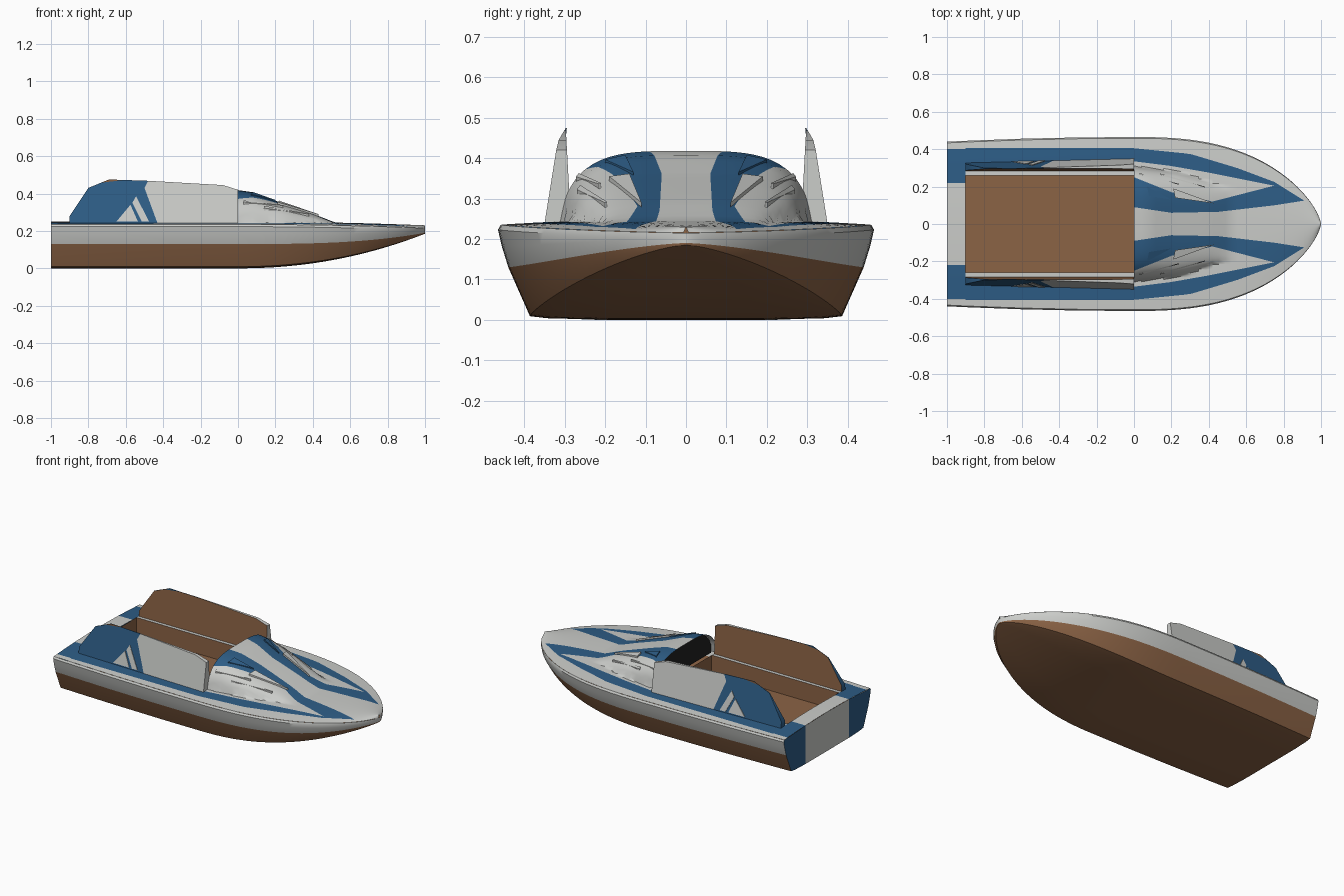
import bpy, bmesh, math
from mathutils import Vector

cube = bpy.data.objects.get("Cube")
if cube:
    bpy.data.objects.remove(cube, do_unlink=True)


def material(name, rgb):
    m = bpy.data.materials.new(name)
    m.use_nodes = True
    m.diffuse_color = (*rgb, 1)
    m.node_tree.nodes["Principled BSDF"].inputs["Base Color"].default_value = (*rgb, 1)
    return m


MATS = [material("off_white", (0.6, 0.61, 0.59)), material("deep_blue", (0.027, 0.11, 0.24)),
        material("brown", (0.26, 0.125, 0.06)), material("shadow_black", (0.015, 0.015, 0.015))]
WHITE, BLUE, BROWN, BLACK = range(4)


def build(name, verts, faces, colours, hint=None, mirror=True):
    """Make an object; a hint direction orients open sheets."""
    bm = bmesh.new()
    vs = [bm.verts.new(v) for v in verts]
    for f, c in zip(faces, colours):
        bm.faces.new([vs[i] for i in f]).material_index = c
    bmesh.ops.remove_doubles(bm, verts=bm.verts, dist=1e-5)
    bmesh.ops.recalc_face_normals(bm, faces=bm.faces)
    bm.normal_update()
    if hint and sum(f.normal.dot(Vector(hint)) * f.calc_area() for f in bm.faces) < 0:
        bmesh.ops.reverse_faces(bm, faces=bm.faces)
    me = bpy.data.meshes.new(name)
    bm.to_mesh(me)
    bm.free()
    for m in MATS:
        me.materials.append(m)
    ob = bpy.data.objects.new(name, me)
    bpy.context.collection.objects.link(ob)
    bpy.ops.object.select_all(action="DESELECT")
    ob.select_set(True)
    bpy.context.view_layer.objects.active = ob
    bpy.ops.object.shade_smooth_by_angle(angle=math.radians(35))
    if mirror:
        mod = ob.modifiers.new("mirror", "MIRROR")
        mod.use_axis = (False, True, False)
    return ob


def loft(name, rows, colours, hint):
    """Skin rows of points; one colour per column."""
    n = len(rows[0])
    faces, cols = [], []
    for i in range(len(rows) - 1):
        for j in range(n - 1):
            a = i * n + j
            faces.append((a, a + 1, a + n + 1, a + n))
            cols.append(colours[j])
    return build(name, [p for r in rows for p in r], faces, cols, hint)


def lerp(x, pts):
    if x <= pts[0][0]:
        return pts[0][1]
    for (x0, y0), (x1, y1) in zip(pts, pts[1:]):
        if x <= x1:
            return y0 + (y1 - y0) * (x - x0) / (x1 - x0)
    return pts[-1][1]


# Hull lines along the length
def beam(x):
    return 0.465 - 0.025 * x * x if x < 0 else 0.465 * max(0, 1 - x ** 2.6) ** 0.7


def sheer(x):
    return 0.235 - 0.02 * max(0, x) ** 2


def keel(x):
    return 0.185 * max(0, x) ** 2.1


def paint_line(x):
    return 0.13 + 0.06 * max(0, x) ** 3


def deck_z(x, y):
    b = beam(x)
    return sheer(x) + 0.015 * (1 - min(1, (y / b) ** 2 if b > 1e-4 else 0))


def cowl_z(x, y):
    h = lerp(x, [(0, 0.168), (0.08, 0.157), (0.2, 0.112), (0.4, 0.045), (0.52, 0)])
    w = lerp(x, [(0, 0.307), (0.25, 0.275), (0.52, 0.18)])
    return deck_z(x, y) + h * max(0, 1 - (abs(y) / w) ** 4) ** 0.5


def section(x):
    b, s, k, p = beam(x), sheer(x), keel(x), paint_line(x)
    return [(x, 0, k), (x, 0.4 * b, k), (x, 0.74 * b, k + 0.004 * (1 - max(0, x))),
            (x, 0.83 * b, k + 0.07 * (p - k)), (x, 0.945 * b, p),
            (x, 0.98 * b, p + 0.5 * (s - p)), (x, b, s - 0.012), (x, 0.985 * b, s)]


aft = [-1, -0.9, -0.6, -0.3, 0]
bow = [math.sin(math.pi / 2 * i / 40) for i in range(41)]
loft("hull", [section(x) for x in aft[:-1] + bow], [BROWN] * 4 + [WHITE] * 3, (0, 1, -1))

# Transom with a pale centre panel
sec = section(-1)
outer = [(-1, 0.22, 0)] + sec[2:] + [(-1, 0.22, deck_z(-1, 0.22))]
centre = [(-1, 0, 0), (-1, 0.22, 0), (-1, 0.22, deck_z(-1, 0.22)), (-1, 0, deck_z(-1, 0))]
n = len(centre)
build("transom", centre + outer, [range(n), range(n, n + len(outer))], [WHITE, BLUE], (-1, 0, 0))


# Decks: columns follow the painted stripe edges
def deck(name, xs, edges, colours, steps, height):
    rows, cols = [], []
    for x in xs:
        ys = [e(x) for e in edges]
        row = []
        for j, k in enumerate(steps):
            row += [ys[j] + (ys[j + 1] - ys[j]) * i / k for i in range(k)]
        rows.append([(x, y, height(x, y)) for y in row + [ys[-1]]])
    for c, k in zip(colours, steps):
        cols += [c] * k
    loft(name, rows, cols, (0, 0, 1))


def const(v):
    return lambda x: v


def stripe(*pts):
    return lambda x: lerp(x, pts)


def edge(x):
    return 0.985 * beam(x)


tip = [(0.91, 0.125), (1, 0)]
inner_a = stripe((0, 0.09), (0.2, 0.06), (0.45, 0.065), (0.75, 0.1), *tip)
inner_b = stripe((0, 0.25), (0.2, 0.17), (0.42, 0.12), (0.75, 0.205), *tip)
outer_a = stripe((0, 0.335), (0.2, 0.31), (0.4, 0.275), (0.75, 0.205), *tip)
outer_b = stripe((0, 0.405), (0.3, 0.375), (0.55, 0.3), (0.75, 0.225), *tip)
deck("foredeck_and_cowl", sorted(bow + [0.2, 0.42, 0.75, 0.91]),
     [const(0), inner_a, inner_b, outer_a, outer_b, edge],
     [WHITE, BLUE, WHITE, BLUE, WHITE], [4, 8, 14, 4, 2], cowl_z)
deck("side_deck", aft[1:], [const(0.26), const(0.285), const(0.405), edge],
     [WHITE, BLUE, WHITE], [1, 3, 2], deck_z)
deck("aft_deck", aft[:2], [const(0), const(0.22), const(0.4), edge],
     [WHITE, BLUE, WHITE], [3, 3, 2], deck_z)

# Cockpit tub, open at the top
lo, hi, w = 0.13, 0.246, 0.26
tub = [(x, y, z) for z in (lo, hi) for x, y in ((-0.9, 0), (-0.9, w), (0, w), (0, 0))]
build("cockpit_tub", tub, [(0, 1, 2, 3), (0, 1, 5, 4), (1, 2, 6, 5), (2, 3, 7, 6)],
      [BROWN] * 4, (0, 0, 1))

# Dark opening beneath the cowl
arch = [(0.03, 0.295 * i / 16, cowl_z(0.03, 0.295 * i / 16) - 0.006) for i in range(17)]
build("cowl_opening", [(0.03, 0, 0.24)] + arch + [(0.03, 0.295, 0.24)], [range(19)], [BLACK], (-1, 0, 0))


# Side screens
def outer_y(x, z):
    return 0.348 + 0.025 * x - 0.16 * (z - 0.25)


def inner_y(x, z):
    return 0.285 + 0.055 * (z - 0.25)


def prism(name, outline, colour, back, y0, y1):
    """Slab between two side surfaces, with its own inner colour."""
    n = len(outline)
    verts = [(x, f(x, z), z) for f in (y0, y1) for x, z in outline]
    faces = [range(n), range(n, 2 * n)]
    faces += [(i, (i + 1) % n, n + (i + 1) % n, n + i) for i in range(n)]
    build(name, verts, faces, [back, colour] + [colour] * n)


split = [(-0.48, 0.468), (-0.5, 0.43), (-0.43, 0.24)]
prism("side_screen_aft", [(-0.9, 0.24), (-0.9, 0.28), (-0.8, 0.43), (-0.69, 0.475)] + split,
      BLUE, BROWN, inner_y, outer_y)
prism("side_screen_front", split[::-1] + [(-0.08, 0.445), (0, 0.42), (0, 0.24)],
      WHITE, BROWN, inner_y, outer_y)
slashes = [[(-0.65, 0.25), (-0.575, 0.34), (-0.535, 0.25)],
           [(-0.565, 0.35), (-0.545, 0.385), (-0.475, 0.25), (-0.515, 0.25)]]
for shape in slashes:
    prism("screen_slash", shape, WHITE, WHITE, outer_y, lambda x, z: outer_y(x, z) + 0.003)


# Angular blades and louvres on the cowl shoulders
def blade(name, pts, colour, lift=0.012):
    n = len(pts)
    verts = [(x, y, cowl_z(x, y) + d) for d in (-0.01, lift) for x, y in pts]
    faces = [range(n), range(n, 2 * n)]
    faces += [(i, (i + 1) % n, n + (i + 1) % n, n + i) for i in range(n)]
    build(name, verts, faces, [colour] * len(faces))


blade("cowl_blade", [(0.43, 0.11), (0.22, 0.14), (0.21, 0.19)], WHITE)
blade("cowl_brow", [(0.2, 0.13), (0.08, 0.15), (0.07, 0.2)], BLUE, 0.008)
blade("upper_louvre", [(0.03, 0.265), (0.03, 0.272), (0.24, 0.215), (0.24, 0.21)], WHITE)
blade("lower_louvre", [(0.14, 0.262), (0.14, 0.27), (0.38, 0.2), (0.38, 0.195)], WHITE)
